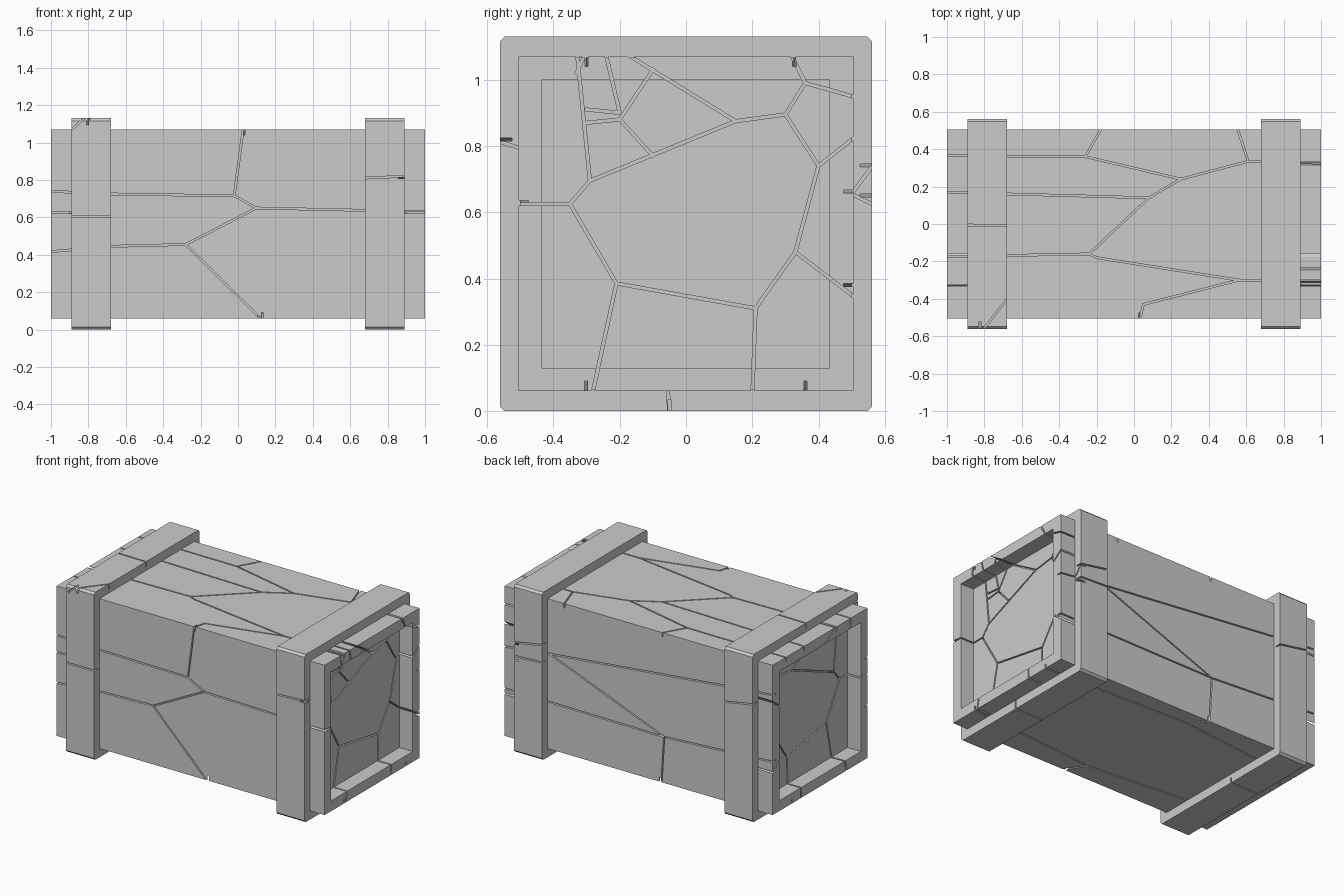
import bpy, bmesh
from mathutils import Vector, Matrix

if "Cube" in bpy.data.objects:
    bpy.data.objects.remove(bpy.data.objects["Cube"])

HY, Z0, Z1 = 0.505, 0.06, 1.07      # body half depth, bottom, top
CRACK = 0.009


def add_box(bm, lo, hi):
    lo, hi = Vector(lo), Vector(hi)
    m = Matrix.Translation((lo + hi) / 2) @ Matrix.Diagonal((*(hi - lo), 1))
    return bmesh.ops.create_cube(bm, size=1, matrix=m)["verts"]


def to_object(bm, name):
    me = bpy.data.meshes.new(name)
    bm.to_mesh(me)
    bm.free()
    ob = bpy.data.objects.new(name, me)
    bpy.context.collection.objects.link(ob)
    return ob


def groove(bm, p, q, normal, depth):
    # thin slab cutter running from p to q, centred on the surface
    p, q, n = Vector(p), Vector(q), Vector(normal)
    u = (q - p).normalized()
    v = n.cross(u)
    length = (q - p).length + CRACK
    m = Matrix((u * length, v * CRACK, n * depth * 2)).transposed().to_4x4()
    m.translation = (p + q) / 2
    bmesh.ops.create_cube(bm, size=1, matrix=m)


def cut(ob, bm):
    cutter = to_object(bm, ob.name + "_cutter")
    mod = ob.modifiers.new("cut", 'BOOLEAN')
    mod.operation, mod.solver, mod.object = 'DIFFERENCE', 'EXACT', cutter
    mod.use_self = True
    bpy.context.view_layer.update()
    deps = bpy.context.evaluated_depsgraph_get()
    me = bpy.data.meshes.new_from_object(ob.evaluated_get(deps))
    ob.modifiers.clear()
    ob.data = me
    bpy.data.objects.remove(cutter)


def chain(*pts):
    return list(zip(pts, pts[1:]))


# crack lines on each side of the body, in that side's own plane
front = (chain((-1.02, .74), (-.68, .725), (-.02, .715), (.1, .65), (1.02, .63))
         + chain((-1.02, .415), (-.68, .445), (-.28, .455), (.1, .65))
         + chain((-.02, .715), (.03, 1.09)) + chain((-.28, .455), (.14, .04)))
back = (chain((1.02, .66), (.68, .70), (-.68, .84), (-1.02, .87))
        + chain((.66, .70), (-.19, .37), (-1.02, .42))
        + chain((1.02, .38), (-.19, .37), (-.17, .04)))
top = (chain((-1.02, .365), (-.26, .36), (.25, .24), (.61, .335), (1.02, .325))
       + chain((-1.02, .17), (.08, .14), (.25, .24))
       + chain((.08, .14), (-.24, -.16), (-1.02, -.175))
       + chain((-.24, -.16), (-.2, -.18), (.56, -.3), (1.02, -.3))
       + chain((-.26, .36), (-.17, .52)) + chain((.61, .335), (.55, .52))
       + chain((.56, -.3), (.05, -.43), (.03, -.52)))
bottom = (chain((-.17, .52), (-.1, .4), (1.02, .36)) + chain((-.1, .4), (-1.02, .3))
          + chain((.14, -.52), (.05, -.38), (1.02, -.3)) + chain((.05, -.38), (-1.02, -.28)))
end = (chain((-.35, .625), (-.29, .695), (.15, .875), (.30, .895), (.40, .74),
             (.33, .48), (.21, .31), (-.21, .385), (-.35, .625))
       + chain((-.35, .625), (-.52, .625)) + chain((-.21, .385), (-.285, .04))
       + chain((.21, .31), (.2, .04)) + chain((.33, .48), (.52, .335))
       + chain((.40, .74), (.52, .835)) + chain((-.29, .695), (-.33, 1.09))
       + chain((.15, .875), (-.2, 1.09)))
end_chips = (chain((.30, .895), (.36, .99), (.52, .945)) + chain((.36, .99), (.31, 1.09))
             + chain((-.1, .77), (-.2, .88), (-.1, 1.03)) + chain((-.3, .87), (-.2, .88))
             + chain((-.3, .91), (-.2, .9), (-.245, 1.09)) + chain((-.33, 1.02), (-.3, 1.09)))

# main block with a shallow recess in both ends
bm = bmesh.new()
add_box(bm, (-1, -HY, Z0), (1, HY, Z1))
body = to_object(bm, "cracked_stone_block")
bm = bmesh.new()
for s in (-1, 1):
    xs = sorted((s * .9, s * 1.1))
    add_box(bm, (xs[0], -.435, .13), (xs[1], .433, 1.0))
cut(body, bm)

# cracks cut into every side of the block
bm = bmesh.new()
for y, lines in ((-HY, front), (HY, back)):
    for (a, b), (c, d) in lines:
        groove(bm, (a, y, b), (c, y, d), (0, 1, 0), .03)
for z, lines in ((Z1, top), (Z0, bottom)):
    for (a, b), (c, d) in lines:
        groove(bm, (a, b, z), (c, d, z), (0, 0, 1), .03)
for x, lines in ((1, end + end_chips), (-1, end)):
    for (a, b), (c, d) in lines:
        groove(bm, (x, a, b), (x, c, d), (1, 0, 0), .13)
cut(body, bm)

# two square bands wrapped around the block
for name, x0, cracks in (
        ("left_band", -.89, [((-.9, -.56, .605), (-.67, -.56, .605), (0, 1, 0)),
                             ((-.9, -.56, 1.06), (-.81, -.56, 1.14), (0, 1, 0)),
                             ((-.9, -.005, 1.13), (-.67, -.01, 1.13), (0, 0, 1)),
                             ((-.81, -.57, 1.13), (-.67, -.39, 1.13), (0, 0, 1)),
                             ((-.9, .56, .8), (-.67, .56, .76), (0, 1, 0)),
                             ((-.9, .1, 0), (-.67, .1, 0), (0, 0, 1))]),
        ("right_band", .68, [((.67, -.56, .81), (.9, -.56, .82), (0, 1, 0)),
                             ((.89, -.57, .815), (.89, -.49, .79), (1, 0, 0)),
                             ((.67, .56, .66), (.9, .56, .65), (0, 1, 0)),
                             ((.67, .56, .78), (.9, .56, .74), (0, 1, 0)),
                             ((.89, .5, .655), (.89, .57, .62), (1, 0, 0)),
                             ((.89, .5, .655), (.89, .57, .75), (1, 0, 0)),
                             ((.67, -.05, 0), (.9, -.05, 0), (0, 0, 1)),
                             ((.89, -.055, .07), (.89, -.05, -.01), (1, 0, 0))])):
    bm = bmesh.new()
    add_box(bm, (x0, -.562, 0), (x0 + .21, .562, 1.13))
    long_edges = [e for e in bm.edges if abs(e.verts[0].co.x - e.verts[1].co.x) > .1]
    bmesh.ops.bevel(bm, geom=long_edges, offset=.014, segments=1, affect='EDGES')
    band = to_object(bm, name)
    bm = bmesh.new()
    add_box(bm, (x0 - .1, -.5, .065), (x0 + .31, .5, 1.065))
    cut(band, bm)
    bm = bmesh.new()
    for p, q, n in cracks:
        groove(bm, p, q, n, .035)
    cut(band, bm)
